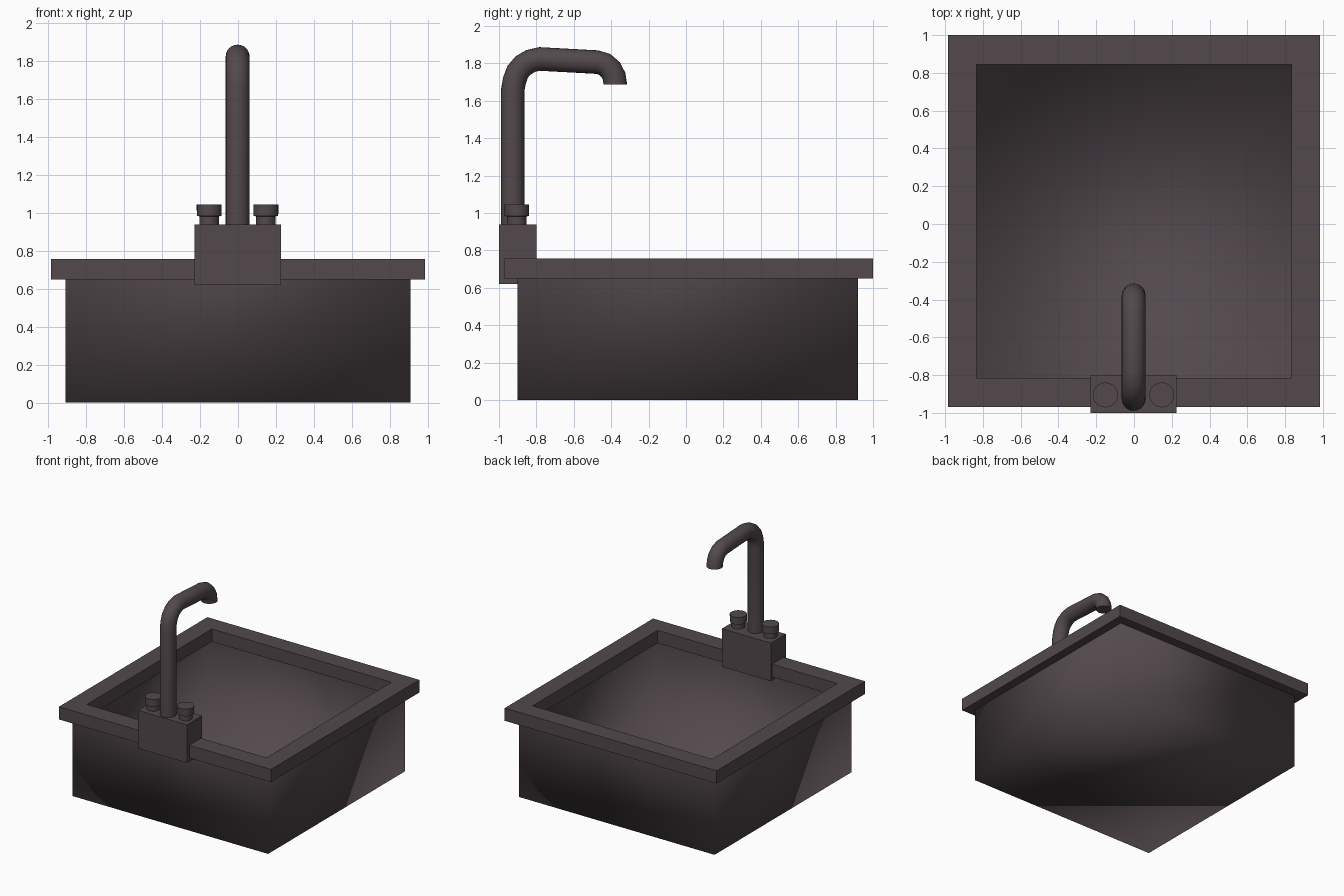
import bpy, bmesh, math
from mathutils import Vector

if "Cube" in bpy.data.objects:
    bpy.data.objects.remove(bpy.data.objects["Cube"])

mat = bpy.data.materials.new("dark_bronze_metal")
mat.diffuse_color = (0.085, 0.066, 0.073, 1)
mat.use_nodes = True
mat.node_tree.nodes["Principled BSDF"].inputs["Base Color"].default_value = mat.diffuse_color


def loft(name, rings, angle=40, caps=(True, True), loop=False):
    """Skin a list of equal-length rings; cap the ends or join them in a loop."""
    bm = bmesh.new()
    vs = [[bm.verts.new(p) for p in r] for r in rings]
    n = len(vs[0])
    for a, b in zip(vs, vs[1:] + (vs[:1] if loop else [])):
        for i in range(n):
            bm.faces.new((a[i], a[(i + 1) % n], b[(i + 1) % n], b[i]))
    for cap, ring in zip(caps, (vs[0], vs[-1])):
        if cap:
            bm.faces.new(ring)
    bmesh.ops.recalc_face_normals(bm, faces=bm.faces)
    me = bpy.data.meshes.new(name)
    bm.to_mesh(me)
    bm.free()
    ob = bpy.data.objects.new(name, me)
    bpy.context.collection.objects.link(ob)
    me.materials.append(mat)
    bpy.ops.object.select_all(action='DESELECT')
    bpy.context.view_layer.objects.active = ob
    ob.select_set(True)
    bpy.ops.object.shade_smooth_by_angle(angle=math.radians(angle))
    return ob


def rect(x0, x1, y0, y1, z):
    return [(x0, y0, z), (x1, y0, z), (x1, y1, z), (x0, y1, z)]


def circle(c, r, n=24):
    return [(c[0] + r * math.cos(2 * math.pi * i / n),
             c[1] + r * math.sin(2 * math.pi * i / n), c[2]) for i in range(n)]


# Thin sheet-metal basin, open at the top
loft("basin", [
    rect(-.91, .91, -.90, .92, 0),
    rect(-.91, .91, -.90, .92, .66),
], angle=100, caps=(True, False))

# Square frame rim centred over the basin walls
loft("rim", [
    rect(-.985, .985, -.97, 1, .65),
    rect(-.985, .985, -.97, 1, .757),
    rect(-.835, .835, -.815, .845, .757),
    rect(-.835, .835, -.815, .845, .65),
], caps=(False, False), loop=True)

# Tap mounting block, straddling the front rim
loft("tap_base", [
    rect(-.229, .226, -1, -.80, .62),
    rect(-.229, .226, -1, -.80, .94),
])

# Spout: circle swept along a bent path in the yz plane
path = [(-.926, .93), (-.926, 1.66), (-.917, 1.71), (-.90, 1.755), (-.87, 1.79),
        (-.83, 1.813), (-.785, 1.824), (-.475, 1.807), (-.435, 1.795),
        (-.403, 1.767), (-.384, 1.73), (-.378, 1.687)]
rings, n, r = [], 24, .063
for i, (y, z) in enumerate(path):
    a = Vector(path[max(i - 1, 0)])
    b = Vector(path[min(i + 1, len(path) - 1)])
    t = (b - a).normalized()
    if i == len(path) - 1:
        t = Vector((0, -1))
    rings.append([(r * math.cos(k * math.tau / n) - .002,
                   y - t.y * r * math.sin(k * math.tau / n),
                   z + t.x * r * math.sin(k * math.tau / n)) for k in range(n)])
loft("spout", rings)

# Tap knobs with narrower stems
for name, x in (("left_knob", -.152), ("right_knob", .147)):
    loft(name, [circle((x, -.905, z), q) for q, z in
                ((.052, .93), (.052, .982), (.065, .984), (.066, 1.045))])
